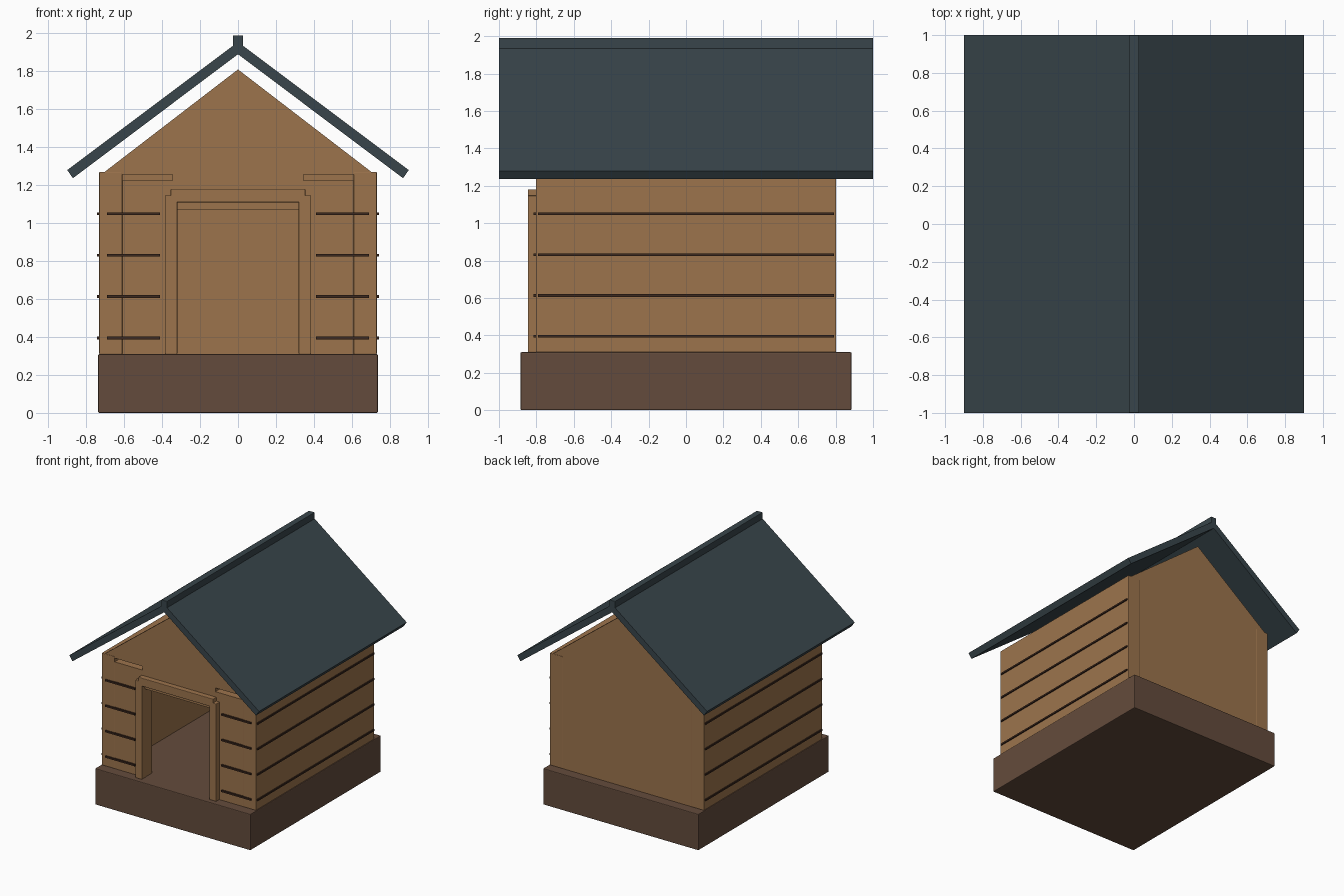
import bpy
import bmesh

if "Cube" in bpy.data.objects:
    bpy.data.objects.remove(bpy.data.objects["Cube"], do_unlink=True)


def material(name, rgb):
    m = bpy.data.materials.new(name)
    m.use_nodes = True
    m.diffuse_color = (*rgb, 1)
    m.node_tree.nodes["Principled BSDF"].inputs["Base Color"].default_value = (*rgb, 1)
    return m


WOOD = material("warm_wood", (0.335, 0.175, 0.073))
BASE = material("dark_wood", (0.127, 0.071, 0.045))
SEAM = material("seam_brown", (0.045, 0.021, 0.013))
ROOF = material("slate_roof", (0.040, 0.060, 0.070))


def prism(name, profile, y0, y1, mat, bevel=0.0):
    """Extrude an x-z outline along y."""
    bm = bmesh.new()
    face = bm.faces.new([bm.verts.new((x, y0, z)) for x, z in profile])
    new = bmesh.ops.extrude_face_region(bm, geom=[face])["geom"]
    moved = [v for v in new if isinstance(v, bmesh.types.BMVert)]
    bmesh.ops.translate(bm, verts=moved, vec=(0, y1 - y0, 0))
    bmesh.ops.recalc_face_normals(bm, faces=bm.faces)
    mesh = bpy.data.meshes.new(name)
    bm.to_mesh(mesh)
    bm.free()
    mesh.materials.append(mat)
    obj = bpy.data.objects.new(name, mesh)
    bpy.context.collection.objects.link(obj)
    if bevel:
        mod = obj.modifiers.new("soft_edges", "BEVEL")
        mod.width = bevel
        mod.segments = 2
    return obj


def box(name, x, y, z, mat, bevel=0.0):
    outline = [(x[0], z[0]), (x[1], z[0]), (x[1], z[1]), (x[0], z[1])]
    return prism(name, outline, y[0], y[1], mat, bevel)


FLOOR = 0.31

# Plinth
box("base", (-0.737, 0.737), (-0.885, 0.885), (0, FLOOR), BASE, 0.006)

# Back wall and front gable
prism("back_wall", [(-0.72, FLOOR), (0.72, FLOOR), (0.72, 1.257), (0, 1.81), (-0.72, 1.257)],
      0.70, 0.80, WOOD)
prism("front_gable", [(-0.72, 1.257), (0.72, 1.257), (0, 1.81)], -0.80, -0.70, WOOD)

# Door header and top trim
box("door_header", (-0.345, 0.345), (-0.80, -0.70), (1.07, 1.257), WOOD)
box("door_top_trim", (-0.355, 0.355), (-0.845, -0.795), (1.11, 1.18), WOOD, 0.004)

# Mirrored walls, trim, seams and roof halves
for side, s in (("left", 1), ("right", -1)):
    def span(a, b):
        return sorted((s * a, s * b))

    box(f"{side}_wall", span(0.61, 0.732), (-0.803, 0.803), (FLOOR, 1.27), WOOD, 0.004)
    box(f"{side}_front_panel", span(0.325, 0.61), (-0.80, -0.70), (FLOOR, 1.225), WOOD)
    box(f"{side}_door_trim", span(0.32, 0.385), (-0.845, -0.795), (FLOOR, 1.147), WOOD, 0.004)
    for i in range(4):
        z = 0.395 + i * 0.2183
        h = (z - 0.007, z + 0.007)
        box(f"{side}_wall_seam_{i + 1}", span(0.725, 0.742), (-0.79, 0.79), h, SEAM)
        box(f"{side}_front_seam_{i + 1}", span(0.41, 0.69), (-0.815, -0.79), h, SEAM)
    prism(f"{side}_roof", [(0, 1.89), (s * 0.87, 1.237), (s * 0.90, 1.28), (0, 1.955)],
          -1.0, 1.0, ROOF)

# Ridge cap
box("ridge_cap", (-0.027, 0.027), (-1.0, 1.0), (1.91, 1.99), ROOF, 0.003)
